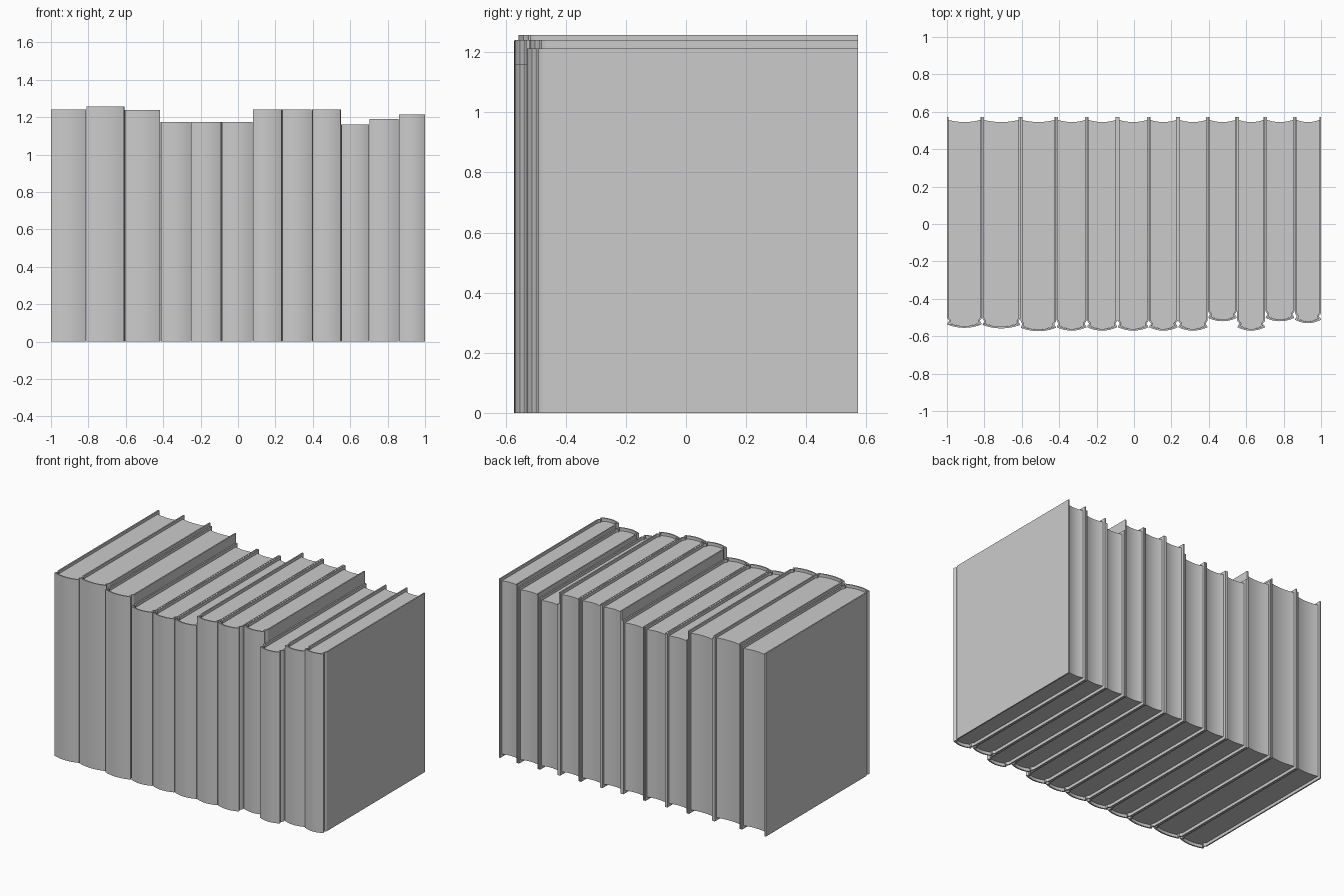
import bpy, math

if "Cube" in bpy.data.objects:
    bpy.data.objects.remove(bpy.data.objects["Cube"])

# Book layout: shared side edges, heights and spine front positions
EDGES = [-1, -0.812, -0.607, -0.415, -0.252, -0.088, 0.079, 0.235, 0.395,
         0.551, 0.702, 0.859, 1.0]
HEIGHTS = [1.24, 1.257, 1.238, 1.175, 1.175, 1.175, 1.24, 1.24, 1.24, 1.16, 1.19, 1.213]
FRONTS = [-0.555, -0.558, -0.573, -0.57, -0.57, -0.57, -0.57, -0.57, -0.52,
          -0.57, -0.52, -0.53]
BACK = 0.573
THICK = 0.009
RECESS = 0.02
SEG = 12


def arc(x0, x1, y_edge, y_mid):
    """Shallow curve from (x0, y_edge) to (x1, y_edge) through y_mid."""
    pts = []
    for i in range(SEG + 1):
        t = i / SEG
        pts.append((x0 + (x1 - x0) * t, y_edge + (y_mid - y_edge) * (1 - (2 * t - 1) ** 2)))
    return pts


def mesh_object(name, verts, faces):
    mesh = bpy.data.meshes.new(name)
    mesh.from_pydata(verts, [], faces)
    mesh.update()
    ob = bpy.data.objects.new(name, mesh)
    bpy.context.collection.objects.link(ob)
    bpy.context.view_layer.objects.active = ob
    bpy.ops.object.select_all(action='DESELECT')
    ob.select_set(True)
    return ob


def extrude(name, pts, z0, z1, closed):
    n = len(pts)
    verts = [(x, y, z) for z in (z0, z1) for x, y in pts]
    faces = [(i, (i + 1) % n, (i + 1) % n + n, i + n) for i in range(n if closed else n - 1)]
    if closed:
        faces += [tuple(range(n - 1, -1, -1)), tuple(range(n, 2 * n))]
    return mesh_object(name, verts, faces)


for k, (h, f) in enumerate(zip(HEIGHTS, FRONTS), 1):
    gap = 0.001
    x0 = EDGES[k - 1] + (gap if k > 1 else 0)
    x1 = EDGES[k] - (gap if k < 12 else 0)

    # Cover: boards, hinge grooves and rounded spine as one bent sheet
    hinge = [(0, BACK), (0, f + 0.055), (0.004, f + 0.047), (0.010, f + 0.040),
             (0.010, f + 0.034), (0.004, f + 0.027)]
    left = [(x0 + dx, y) for dx, y in hinge]
    right = [(x1 - dx, y) for dx, y in reversed(hinge)]
    cover = extrude(f"book_cover_{k}", left + arc(x0 + 0.001, x1 - 0.001, f + 0.018, f) + right,
                    0, h, False)
    sol = cover.modifiers.new("board_thickness", 'SOLIDIFY')
    sol.thickness = THICK
    sol.offset = -1
    bpy.ops.object.modifier_apply(modifier=sol.name)
    bpy.ops.object.shade_smooth_by_angle(angle=math.radians(25))

    # Page block: rounded at the spine, hollowed at the fore edge
    p0, p1 = x0 + THICK, x1 - THICK
    q = 0.019
    pts = [(p0, f + 0.055), (x0 + q, f + 0.040), (x0 + q, f + 0.034)]
    pts += arc(x0 + 0.014, x1 - 0.014, f + 0.025, f + THICK)
    pts += [(x1 - q, f + 0.034), (x1 - q, f + 0.040), (p1, f + 0.055)]
    pts += arc(p1, p0, 0.556, 0.545)
    extrude(f"book_pages_{k}", pts, RECESS, h - RECESS, True)
    bpy.ops.object.shade_smooth_by_angle(angle=math.radians(25))
